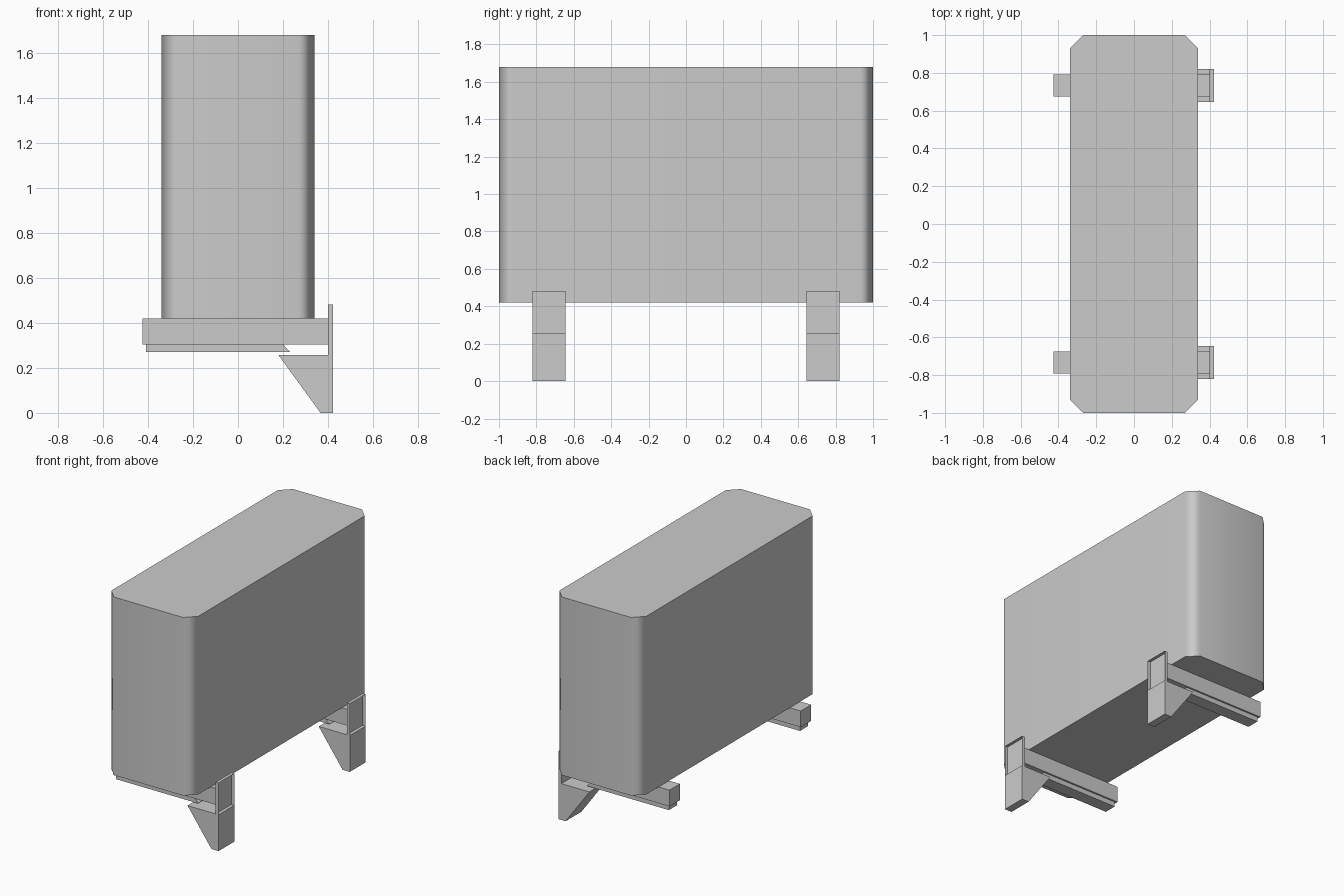
import bpy
import bmesh
from mathutils import Vector

cube = bpy.data.objects.get("Cube")
if cube:
    bpy.data.objects.remove(cube, do_unlink=True)

grey = bpy.data.materials.new("plain_grey")
grey.use_nodes = True
colour = (0.6, 0.6, 0.6, 1)
grey.diffuse_color = colour
grey.node_tree.nodes["Principled BSDF"].inputs["Base Color"].default_value = colour


def extrude_profile(name, points, depth, open_normal=None):
    """Extrude a flat outline along depth; optionally leave one side open."""
    bm = bmesh.new()
    face = bm.faces.new([bm.verts.new(p) for p in points])
    result = bmesh.ops.extrude_face_region(bm, geom=[face], use_keep_orig=True)
    moved = [v for v in result["geom"] if isinstance(v, bmesh.types.BMVert)]
    bmesh.ops.translate(bm, verts=moved, vec=Vector(depth))
    bmesh.ops.recalc_face_normals(bm, faces=bm.faces)
    if open_normal:
        bm.normal_update()
        gone = [f for f in bm.faces if f.normal.dot(Vector(open_normal)) > 0.9]
        bmesh.ops.delete(bm, geom=gone, context='FACES_ONLY')
    mesh = bpy.data.meshes.new(name)
    bm.to_mesh(mesh)
    bm.free()
    mesh.materials.append(grey)
    obj = bpy.data.objects.new(name, mesh)
    bpy.context.collection.objects.link(obj)
    return obj


def side_part(name, outline, y, half, open_normal=None):
    """Part drawn as an (x, z) outline and centred on y."""
    points = [(x, y - half, z) for x, z in outline]
    return extrude_profile(name, points, (0, 2 * half, 0), open_normal)


def rect(x0, x1, z0, z1):
    return [(x0, z0), (x1, z0), (x1, z1), (x0, z1)]


# Main body: long box with softly shaded chamfered uprights
W, L, C = 0.34, 1.0, 0.07
BASE, TOP = 0.42, 1.68
quarter = [(W, L - C), (W - C, L)]
outline = (quarter + [(-x, y) for x, y in reversed(quarter)]
           + [(-x, -y) for x, y in quarter]
           + [(x, -y) for x, y in reversed(quarter)])
body = extrude_profile("main_body", [(x, y, BASE) for x, y in outline],
                       (0, 0, TOP - BASE))
bpy.ops.object.select_all(action='DESELECT')
body.select_set(True)
bpy.context.view_layer.objects.active = body
bpy.ops.object.shade_smooth_by_angle(angle=1.0)
weighted = body.modifiers.new("weighted_normals", 'WEIGHTED_NORMAL')
weighted.keep_sharp = True

# Two mounting brackets, one near each end
for end, y in (("front", -0.733), ("back", 0.733)):
    side_part(end + "_beam", rect(-0.425, 0.40, 0.305, BASE), y, 0.058)
    # Lower rail with a slanted inner end
    side_part(end + "_rail",
              [(-0.41, 0.27), (0.232, 0.27), (0.2, 0.305), (-0.41, 0.305)],
              y, 0.045)
    # Shallow end tray, open on its outer side
    side_part(end + "_end_plate", rect(0.40, 0.423, 0.257, 0.482), y, 0.088,
              open_normal=(1, 0, 0))
    # Tapered foot below the tray
    side_part(end + "_foot",
              [(0.18, 0.257), (0.367, 0), (0.423, 0), (0.423, 0.257)],
              y, 0.088)
